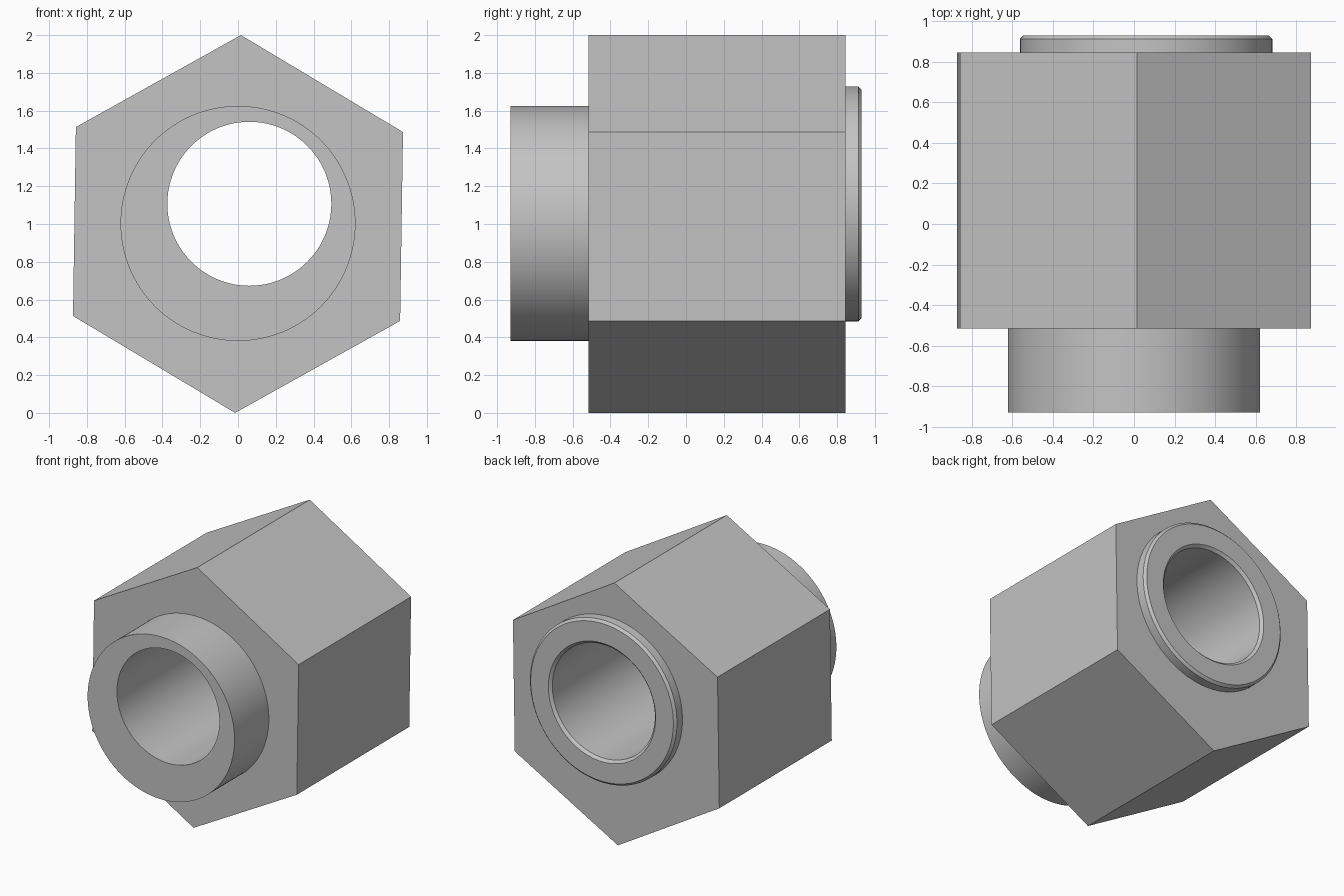
import bpy
import bmesh
from math import cos, sin, pi, radians

if "Cube" in bpy.data.objects:
    bpy.data.objects.remove(bpy.data.objects["Cube"], do_unlink=True)

# Single steel grey
steel = bpy.data.materials.new("steel grey")
steel.use_nodes = True
colour = (0.55, 0.55, 0.55, 1)
steel.diffuse_color = colour
steel.node_tree.nodes["Principled BSDF"].inputs["Base Color"].default_value = colour


def turned(name, profile, centre, sides=128, start=0.0):
    """Closed solid along y from (y, radius) pairs around an x, z centre."""
    bm = bmesh.new()
    rings = []
    for y, r in profile:
        angles = [start + 2 * pi * i / sides for i in range(sides)]
        rings.append([bm.verts.new((centre[0] + r * cos(a), y, centre[1] + r * sin(a)))
                      for a in angles])
    for a, b in zip(rings, rings[1:]):
        for i in range(sides):
            j = (i + 1) % sides
            bm.faces.new((a[i], a[j], b[j], b[i]))
    bm.faces.new(rings[0])
    bm.faces.new(rings[-1])
    bmesh.ops.recalc_face_normals(bm, faces=bm.faces)
    mesh = bpy.data.meshes.new(name)
    bm.to_mesh(mesh)
    bm.free()
    mesh.materials.append(steel)
    obj = bpy.data.objects.new(name, mesh)
    bpy.context.collection.objects.link(obj)
    return obj


def combine(target, tool, operation):
    """Apply a boolean and discard the tool."""
    mod = target.modifiers.new(operation, 'BOOLEAN')
    mod.operation = operation
    mod.solver = 'EXACT'
    mod.object = tool
    bpy.context.view_layer.objects.active = target
    bpy.ops.object.modifier_apply(modifier=mod.name)
    bpy.data.objects.remove(tool, do_unlink=True)


FRONT, BACK = -0.93, 0.93
HEX_FRONT, HEX_BACK = -0.515, 0.845
BEVEL = 0.018
boss_centre = (0, 1.003)
bore_centre = (0.06, 1.107)

# Hexagonal body, turned very slightly about its axis
body = turned("hex_body", [(HEX_FRONT, 1), (HEX_BACK, 1)], (0, 1),
              sides=6, start=radians(90 - 0.87))

# Long front boss
boss = turned("front_boss", [(FRONT, 0.622), (0, 0.622)], boss_centre)
combine(body, boss, 'UNION')

# Short chamfered back collar, concentric with the offset bore
collar = turned("back_collar",
                [(0.2, 0.622), (BACK - BEVEL, 0.622), (BACK, 0.622 - BEVEL)],
                bore_centre)
combine(body, collar, 'UNION')

# Through bore with a chamfered back mouth
bore = turned("bore_cutter",
              [(FRONT - 0.1, 0.434), (BACK - 0.02, 0.434),
               (BACK, 0.454), (BACK + 0.1, 0.554)], bore_centre)
combine(body, bore, 'DIFFERENCE')

# Smooth round walls, sharp edges
bpy.ops.object.select_all(action='DESELECT')
body.select_set(True)
bpy.context.view_layer.objects.active = body
bpy.ops.object.shade_smooth_by_angle(angle=radians(30))
